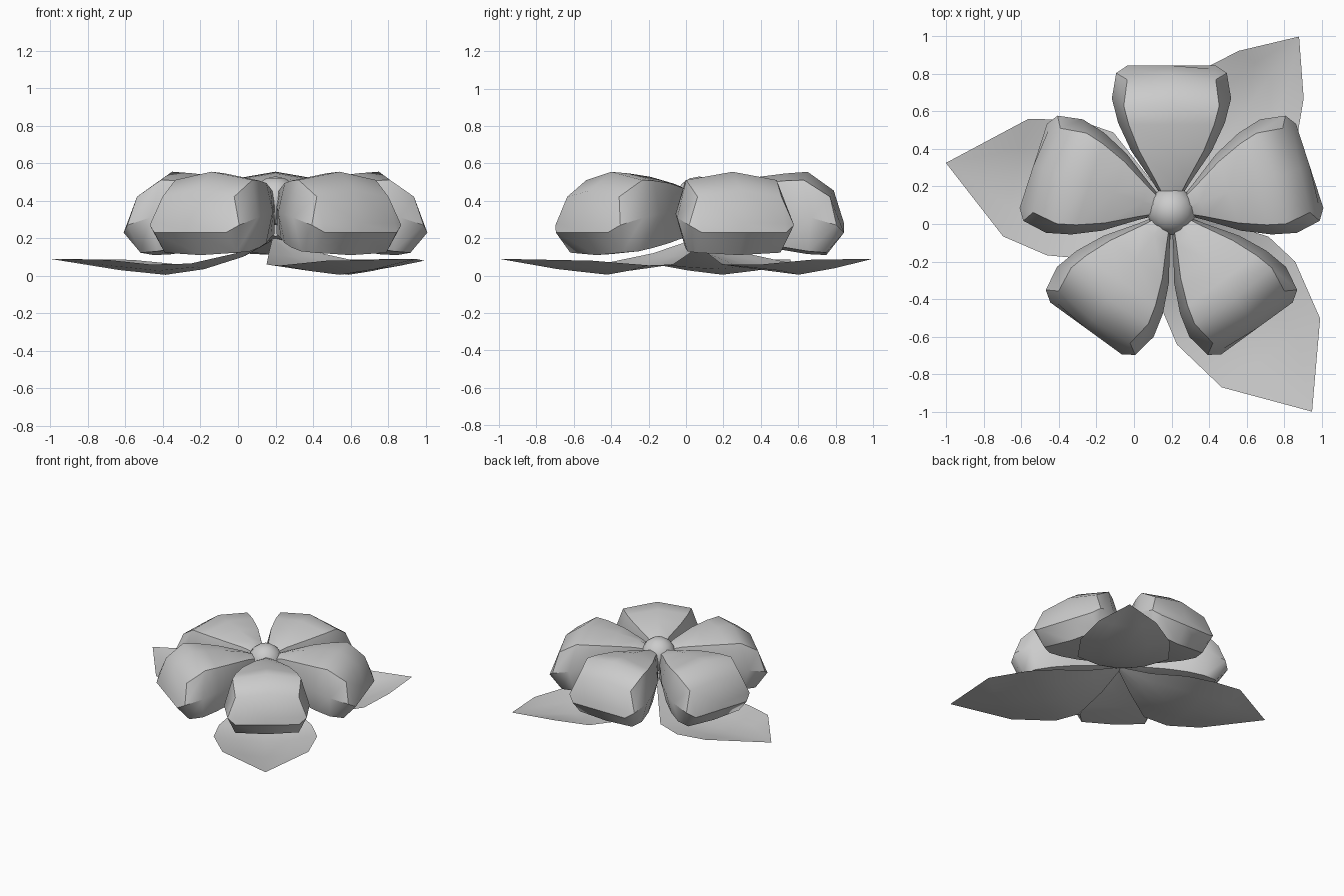
import bpy, bmesh, math
from mathutils import Matrix

if "Cube" in bpy.data.objects:
    bpy.data.objects.remove(bpy.data.objects["Cube"])

CX, CY = 0.2, 0.07


def finish(bm, name, angle, smooth=40):
    """Turn a part drawn along +x into an object aimed from the flower centre."""
    bmesh.ops.remove_doubles(bm, verts=bm.verts, dist=0.0005)
    bm.transform(Matrix.Translation((CX, CY, 0)) @ Matrix.Rotation(math.radians(angle), 4, 'Z'))
    me = bpy.data.meshes.new(name)
    bm.to_mesh(me)
    bm.free()
    ob = bpy.data.objects.new(name, me)
    bpy.context.collection.objects.link(ob)
    bpy.ops.object.select_all(action='DESELECT')
    ob.select_set(True)
    bpy.context.view_layer.objects.active = ob
    bpy.ops.object.shade_smooth_by_angle(angle=math.radians(smooth))
    return ob


def skin(bm, rows, closed):
    """Quads between neighbouring rows of points."""
    vs = [[bm.verts.new(p) for p in row] for row in rows]
    n = len(vs[0])
    for a, b in zip(vs, vs[1:]):
        for j in range(n if closed else n - 1):
            k = (j + 1) % n
            bm.faces.new((a[j], a[k], b[k], b[j]))
    return vs


# Petal sections: top (r, z), side (r, half width, z), bottom (r, z)
PETAL = [
    ((0.05, 0.45), (0.05, 0.035, 0.36), (0.05, 0.21)),
    ((0.16, 0.49), (0.16, 0.105, 0.36), (0.16, 0.19)),
    ((0.32, 0.528), (0.32, 0.215, 0.34), (0.32, 0.16)),
    ((0.46, 0.546), (0.47, 0.285, 0.33), (0.46, 0.135)),
    ((0.58, 0.555), (0.60, 0.318, 0.31), (0.58, 0.115)),
    ((0.72, 0.455), (0.735, 0.295, 0.27), (0.68, 0.11)),
    ((0.775, 0.28), (0.735, 0.295, 0.27), (0.775, 0.23)),
]


def petal(name, angle):
    bm = bmesh.new()
    rows = []
    for i, ((rt, zt), (rs, w, zs), (rb, zb)) in enumerate(PETAL):
        mid = i == len(PETAL) - 1
        s = 0.8 * w
        zsh = zt if mid else zt - 0.18 * (zt - zs)     # top shoulder
        zbs = zb if mid else zb + 0.08 * (zs - zb)     # lower shoulder
        back = 0.02 if i > 3 else 0
        rows.append([(rs, -w, zs), (rt - back, -s, zsh), (rt, 0, zt), (rt - back, s, zsh),
                     (rs, w, zs), (rb, s, zbs), (rb, 0, zb), (rb, -s, zbs)])
    vs = skin(bm, rows, True)
    bm.faces.new(vs[0])
    # close the narrow strip along the blunt outer end
    m = vs[-1]
    bm.faces.new((m[0], m[1], m[7]))
    bm.faces.new((m[1], m[2], m[6], m[7]))
    bm.faces.new((m[2], m[3], m[5], m[6]))
    bm.faces.new((m[3], m[4], m[5]))
    bmesh.ops.remove_doubles(bm, verts=bm.verts, dist=0.0005)
    bmesh.ops.recalc_face_normals(bm, faces=bm.faces)
    finish(bm, name, angle, 45)


# Leaf rows: r, half width, centre z, edge z
def leaf(name, angle, rows):
    bm = bmesh.new()
    pts = []
    for r, w, zc, ze in rows:
        pts.append([(r, -w, ze), (r, -w / 2, zc * 0.6 + ze * 0.4), (r, 0, zc),
                    (r, w / 2, zc * 0.6 + ze * 0.4), (r, w, ze)])
    skin(bm, pts, False)
    bmesh.ops.dissolve_degenerate(bm, dist=0.0005, edges=bm.edges)
    bmesh.ops.recalc_face_normals(bm, faces=bm.faces)
    finish(bm, name, angle)


# Five petals
for k in range(5):
    petal(f"petal_{k + 1}", 90 + 72 * k)

# Three leaves, two wide and one narrower
BASE = [(0.0, 0.02, 0.2, 0.2), (0.18, 0.17, 0.10, 0.12)]
leaf("leaf_front", -55, BASE + [(0.41, 0.345, 0.035, 0.06), (0.60, 0.385, 0.005, 0.055),
                                (0.925, 0.32, 0.035, 0.08), (1.307, 0, 0.09, 0.09)])
leaf("leaf_left", 168, BASE + [(0.39, 0.345, 0.035, 0.065), (0.60, 0.37, 0.005, 0.06),
                               (0.85, 0.32, 0.03, 0.085), (1.23, 0, 0.09, 0.09)])
leaf("leaf_back", 53.8, BASE + [(0.40, 0.34, 0.035, 0.06), (0.66, 0.335, 0.005, 0.06),
                                (0.90, 0.215, 0.04, 0.085), (1.152, 0, 0.09, 0.09)])

# Flower centre
bm = bmesh.new()
bmesh.ops.create_uvsphere(bm, u_segments=14, v_segments=8, radius=0.13,
                          matrix=Matrix.Translation((0, 0, 0.4)))
finish(bm, "flower_centre", 0, 60)
